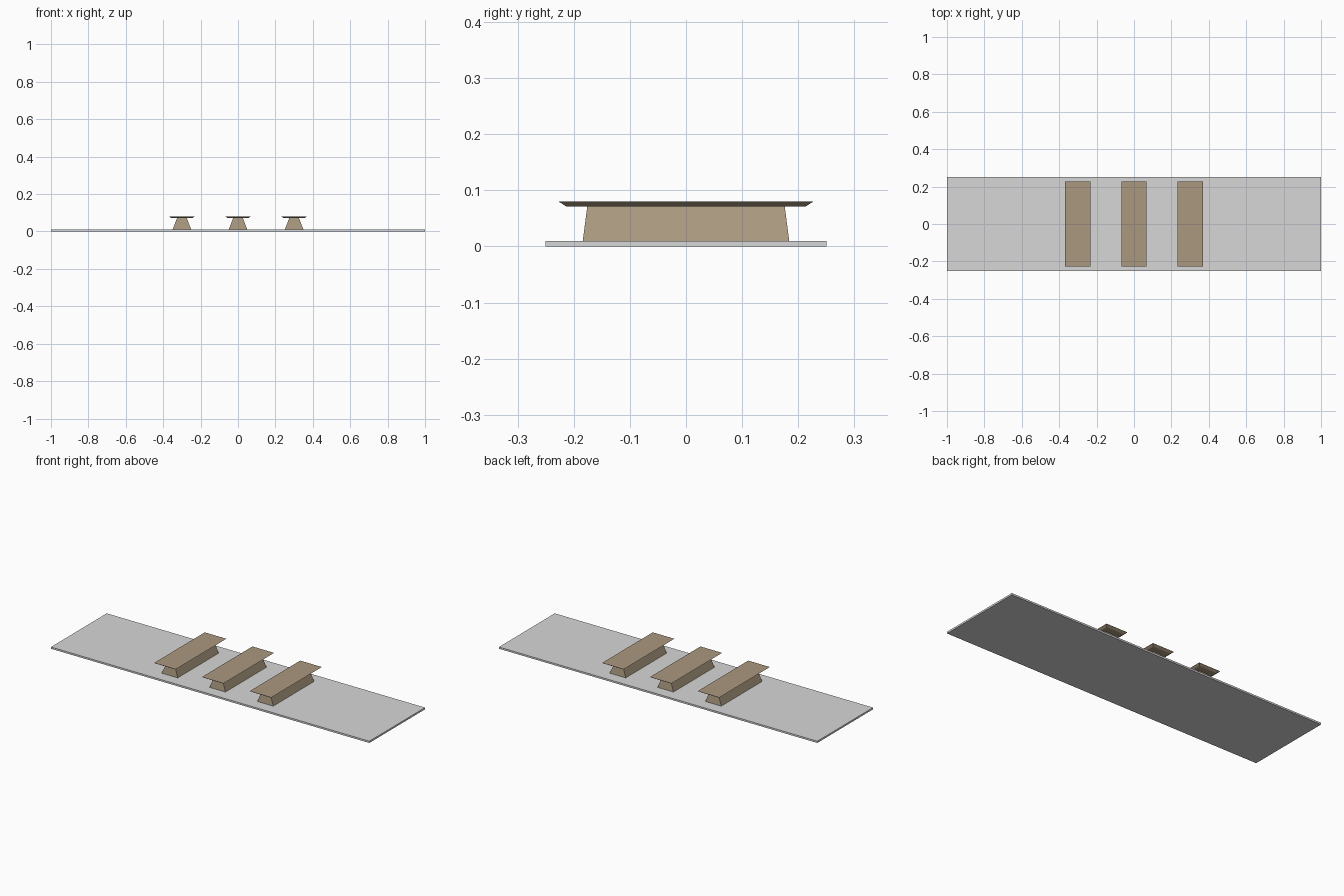
import bpy
import bmesh

if "Cube" in bpy.data.objects:
    bpy.data.objects.remove(bpy.data.objects["Cube"])


def material(name, rgb):
    m = bpy.data.materials.new(name)
    m.diffuse_color = (*rgb, 1.0)
    m.use_nodes = True
    m.node_tree.nodes["Principled BSDF"].inputs["Base Color"].default_value = m.diffuse_color
    return m


GREY = material("light grey", (0.68, 0.68, 0.68))
TAN = material("tan wood", (0.40, 0.315, 0.21))


def tapered_block(name, x, z0, z1, bottom, top, mat):
    """Block between two heights; bottom and top are (half x, half y)."""
    bm = bmesh.new()
    bmesh.ops.create_cube(bm, size=2)
    for v in bm.verts:
        hx, hy = top if v.co.z > 0 else bottom
        v.co = (v.co.x * hx, v.co.y * hy, z1 if v.co.z > 0 else z0)
    bmesh.ops.recalc_face_normals(bm, faces=bm.faces)
    mesh = bpy.data.meshes.new(name)
    bm.to_mesh(mesh)
    bm.free()
    mesh.materials.append(mat)
    obj = bpy.data.objects.new(name, mesh)
    obj.location.x = x
    bpy.context.collection.objects.link(obj)
    return obj


# Flat base plate
tapered_block("base_plate", 0, 0, 0.01, (1, 0.25), (1, 0.25), GREY)

# Three benches: tapered plinth and an overhanging slab with a bevelled underside
for label, x in (("left", -0.3), ("middle", 0), ("right", 0.3)):
    tapered_block(label + "_plinth", x, 0.01, 0.071,
                  (0.05, 0.184), (0.026, 0.176), TAN)
    tapered_block(label + "_slab", x, 0.071, 0.08,
                  (0.055, 0.213), (0.068, 0.227), TAN)
